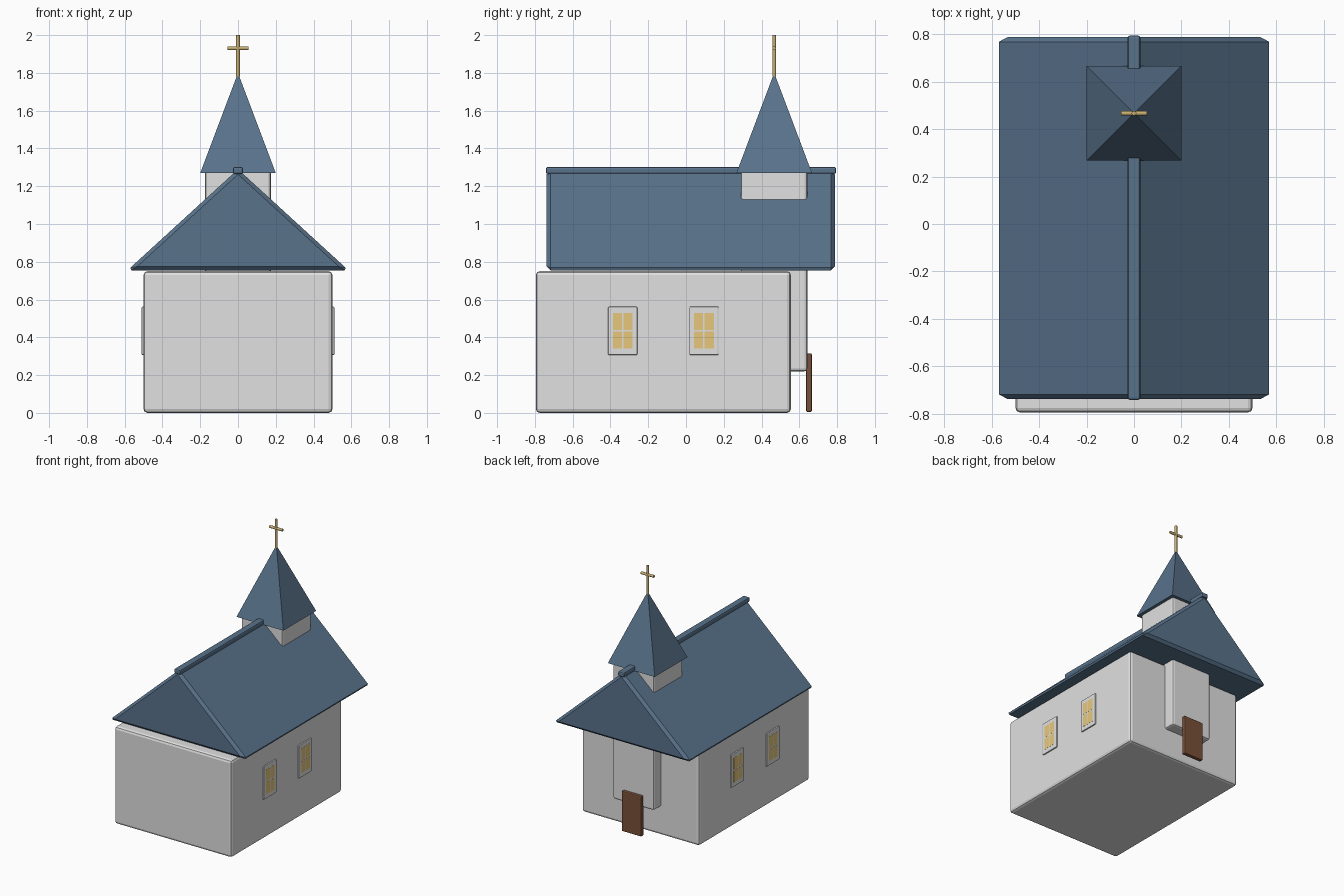
import bpy
import bmesh
from math import pi

cube = bpy.data.objects.get("Cube")
if cube:
    bpy.data.objects.remove(cube, do_unlink=True)


def material(name, rgb):
    m = bpy.data.materials.new(name)
    m.use_nodes = True
    color = (*rgb, 1)
    m.diffuse_color = color
    m.node_tree.nodes["Principled BSDF"].inputs["Base Color"].default_value = color
    return m


PLASTER = material("white plaster", (0.75, 0.75, 0.75))
SLATE = material("blue slate", (0.10, 0.17, 0.26))
WOOD = material("brown wood", (0.19, 0.08, 0.04))
GOLD = material("gold", (0.58, 0.43, 0.17))
GLASS = material("amber glass", (0.8, 0.58, 0.2))


def finish(name, bm, mat, bevel=0.0, segments=2):
    bmesh.ops.recalc_face_normals(bm, faces=bm.faces)
    if bevel:
        bmesh.ops.bevel(bm, geom=bm.edges[:], offset=bevel, segments=segments,
                        profile=0.5, affect='EDGES')
    mesh = bpy.data.meshes.new(name)
    bm.to_mesh(mesh)
    bm.free()
    mesh.materials.append(mat)
    ob = bpy.data.objects.new(name, mesh)
    bpy.context.collection.objects.link(ob)
    return ob


def box(name, xs, ys, zs, mat, bevel=0.0):
    bm = bmesh.new()
    bmesh.ops.create_cube(bm, size=1)
    for v in bm.verts:
        for i, (lo, hi) in enumerate((xs, ys, zs)):
            v.co[i] = hi if v.co[i] > 0 else lo
    return finish(name, bm, mat, bevel)


def rod(name, length, location, rotation=(0, 0, 0)):
    bpy.ops.mesh.primitive_cylinder_add(vertices=16, radius=0.01, depth=length,
                                        location=location, rotation=rotation)
    ob = bpy.context.object
    ob.name = name
    ob.data.materials.append(GOLD)
    bpy.ops.object.shade_smooth_by_angle()


# Walls, tower and door
box("nave", (-0.5, 0.5), (-0.795, 0.555), (0, 0.75), PLASTER, 0.02)
box("tower", (-0.175, 0.175), (0.29, 0.642), (0.22, 1.285), PLASTER, 0.015)
box("door", (-0.085, 0.085), (0.635, 0.667), (0.005, 0.315), WOOD, 0.008)

# Gabled roof: triangular profile swept along y
bm = bmesh.new()
profile = [bm.verts.new(p) for p in
           ((-0.585, -0.738, 0.755), (0.585, -0.738, 0.755), (0, -0.738, 1.29))]
gable = bm.faces.new(profile)
swept = bmesh.ops.extrude_face_region(bm, geom=[gable])["geom"]
bmesh.ops.translate(bm, vec=(0, 1.526, 0),
                    verts=[g for g in swept if isinstance(g, bmesh.types.BMVert)])
# The start face stays as the front gable
if not gable.is_valid or len([f for f in bm.faces if len(f.verts) == 3]) < 2:
    bmesh.ops.holes_fill(bm, edges=[e for e in bm.edges if e.is_boundary])
finish("roof", bm, SLATE, 0.02, 1)
box("roof_ridge", (-0.027, 0.027), (-0.742, 0.795), (1.265, 1.302), SLATE, 0.01)

# Pyramid spire
bm = bmesh.new()
base = [bm.verts.new((x, 0.467 + y, 1.27)) for x, y in
        ((-0.2, -0.2), (0.2, -0.2), (0.2, 0.2), (-0.2, 0.2))]
tip = bm.verts.new((0, 0.467, 1.8))
bm.faces.new(base[::-1])
for i in range(4):
    bm.faces.new((base[i], base[(i + 1) % 4], tip))
finish("spire", bm, SLATE)

# Cross on the spire
rod("cross_upright", 0.22, (0, 0.467, 1.89))
rod("cross_arm", 0.11, (0, 0.467, 1.93), (0, pi / 2, 0))

# Side windows with four thin panes each
for side, s in (("left", 1), ("right", -1)):
    for place, yc in (("front", -0.335), ("back", 0.095)):
        name = f"{side}_{place}_window"
        box(name + "_frame", sorted((s * 0.48, s * 0.51)),
            (yc - 0.077, yc + 0.077), (0.307, 0.562), PLASTER, 0.004)
        for dy in (-1, 1):
            for dz in (-1, 1):
                y, z = yc + dy * 0.028, 0.435 + dz * 0.05
                box(name + "_pane", sorted((s * 0.507, s * 0.511)),
                    (y - 0.024, y + 0.024), (z - 0.045, z + 0.045), GLASS)
